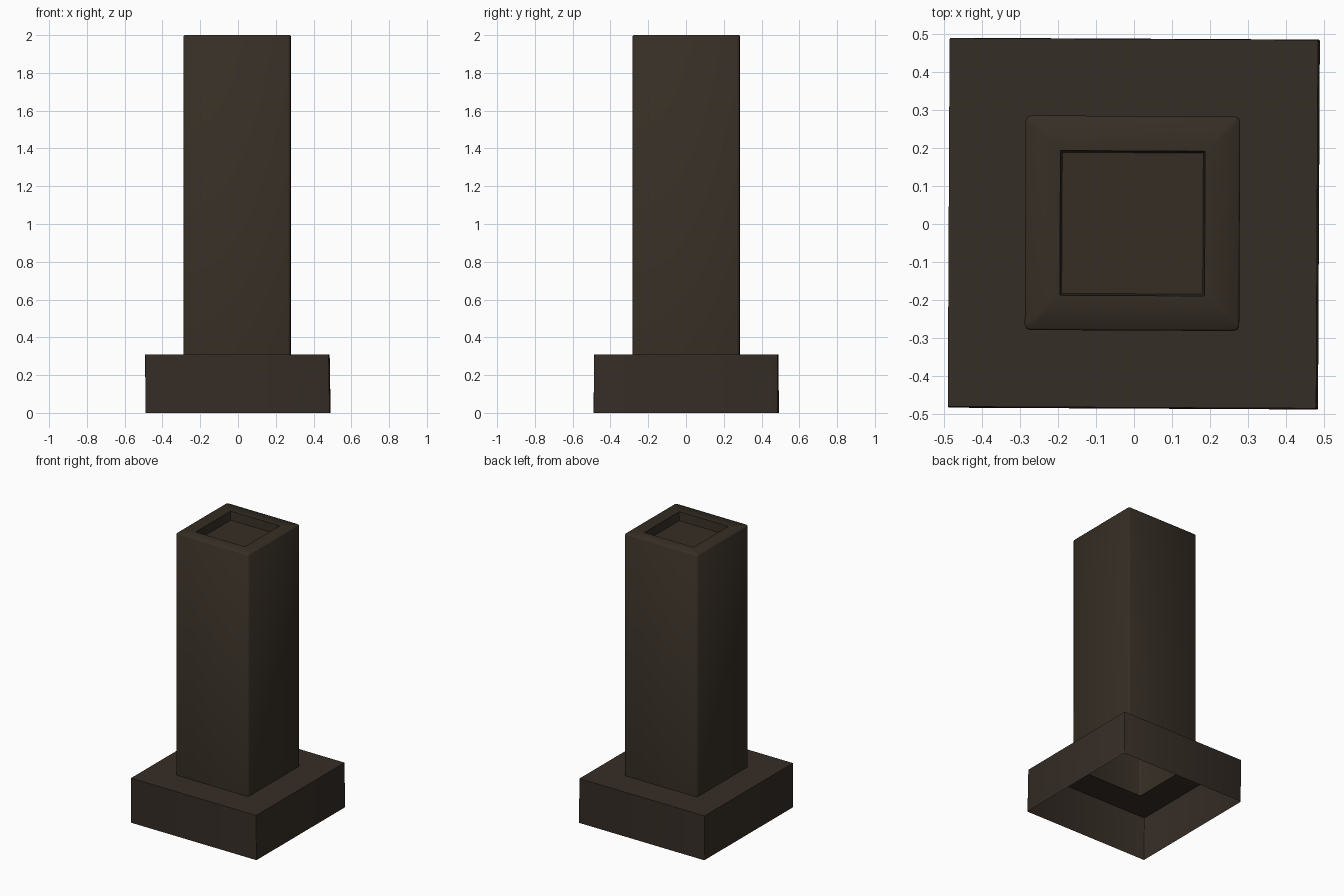
import bpy, bmesh, math

if "Cube" in bpy.data.objects:
    bpy.data.objects.remove(bpy.data.objects["Cube"])


def make_material(name, colour):
    mat = bpy.data.materials.new(name)
    mat.use_nodes = True
    mat.diffuse_color = colour
    mat.node_tree.nodes["Principled BSDF"].inputs["Base Color"].default_value = colour
    return mat


def square_ring(bm, half, z, radius, centre, turn, steps=3):
    """Counter-clockwise square loop with rounded corners."""
    verts = []
    c, s = math.cos(turn), math.sin(turn)
    for corner in range(4):
        mid = math.radians(45 + 90 * corner)
        for k in range(steps):
            a = mid + math.radians(-45 + 90 * k / (steps - 1))
            x = math.copysign(half - radius, math.cos(mid)) + radius * math.cos(a)
            y = math.copysign(half - radius, math.sin(mid)) + radius * math.sin(a)
            verts.append(bm.verts.new((centre[0] + c * x - s * y,
                                       centre[1] + s * x + c * y, z)))
    return verts


def loft(name, rings, mat, turn, cap=False):
    bm = bmesh.new()
    loops = [square_ring(bm, *ring, turn) for ring in rings]
    for low, high in zip(loops, loops[1:]):
        n = len(low)
        for i in range(n):
            j = (i + 1) % n
            bm.faces.new((low[i], low[j], high[j], high[i]))
    if cap:
        bm.faces.new(loops[-1])
    mesh = bpy.data.meshes.new(name)
    bm.to_mesh(mesh)
    bm.free()
    mesh.materials.append(mat)
    obj = bpy.data.objects.new(name, mesh)
    bpy.context.collection.objects.link(obj)
    bpy.ops.object.select_all(action="DESELECT")
    obj.select_set(True)
    bpy.context.view_layer.objects.active = obj
    bpy.ops.object.shade_smooth_by_angle(angle=math.radians(50))
    return obj


brown = make_material("dark brown", (0.036, 0.027, 0.018, 1))
umber = make_material("dark umber", (0.036, 0.026, 0.019, 1))

BASE_TOP = 0.31
TURN = -0.005
mid = (-0.004, 0.002)

# Plinth: open-bottomed shell whose top runs in to the foot of the shaft
loft("plinth", [
    (0.488, 0.0, 0.003, (0.0, 0.001)),
    (0.486, BASE_TOP, 0.003, (-0.003, 0.002)),
    (0.283, BASE_TOP, 0.014, mid),
], umber, TURN)

# Shaft: hollow from below, with a square recess sunk into its top
loft("shaft", [
    (0.283, BASE_TOP, 0.014, mid),
    (0.283, 1.994, 0.014, mid),
    (0.278, 2.0, 0.012, mid),
    (0.191, 2.0, 0.002, mid),
    (0.186, 1.94, 0.002, mid),
], brown, TURN, cap=True)
